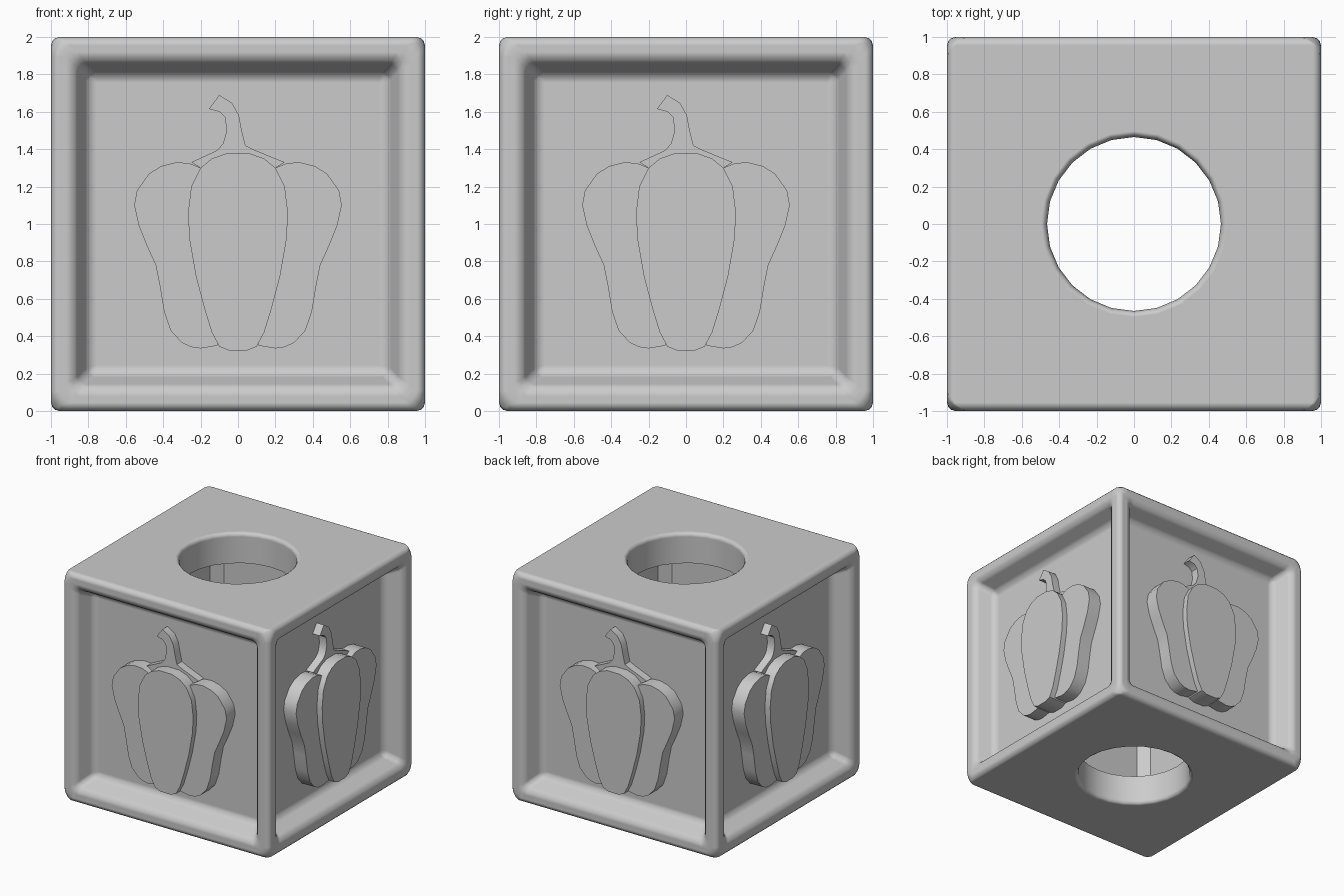
import bpy, bmesh, math
from mathutils import Matrix

if "Cube" in bpy.data.objects:
    bpy.data.objects.remove(bpy.data.objects["Cube"])


def new_object(name, bm):
    bmesh.ops.recalc_face_normals(bm, faces=bm.faces)
    mesh = bpy.data.meshes.new(name)
    bm.to_mesh(mesh)
    bm.free()
    ob = bpy.data.objects.new(name, mesh)
    bpy.context.collection.objects.link(ob)
    return ob


def activate(ob):
    bpy.ops.object.select_all(action='DESELECT')
    ob.select_set(True)
    bpy.context.view_layer.objects.active = ob


def cut(ob, cutter):
    mod = ob.modifiers.new("cut", 'BOOLEAN')
    mod.operation = 'DIFFERENCE'
    mod.solver = 'EXACT'
    mod.object = cutter
    activate(ob)
    bpy.ops.object.modifier_apply(modifier=mod.name)
    bpy.data.objects.remove(cutter)


# Box body: four sunken side panels with sloped walls, all edges rounded
bm = bmesh.new()
bmesh.ops.create_cube(bm, size=2, matrix=Matrix.Translation((0, 0, 1)))
sides = [f for f in bm.faces if abs(f.normal.z) < 0.5]
bmesh.ops.inset_individual(bm, faces=sides, thickness=0.125, depth=0, use_even_offset=True)
bmesh.ops.inset_individual(bm, faces=sides, thickness=0.075, depth=-0.17, use_even_offset=True)
bmesh.ops.bevel(bm, geom=bm.edges[:], offset=0.045, segments=3, profile=0.5,
                affect='EDGES', clamp_overlap=True)
body = new_object("box_body", bm)

# Hollow inside with chamfered upright corners
bm = bmesh.new()
bmesh.ops.create_cube(bm, size=1, matrix=Matrix.Translation((0, 0, 1))
                      @ Matrix.Diagonal((1.42, 1.42, 1.47, 1)))
upright = [e for e in bm.edges if abs(e.verts[0].co.z - e.verts[1].co.z) > 0.5]
bmesh.ops.bevel(bm, geom=upright, offset=0.08, segments=1, affect='EDGES')
cut(body, new_object("cavity_cutter", bm))

# Round hole through top and bottom, with softened lips
lip = [(-0.02, 0.51), (0.0, 0.497), (0.012, 0.477), (0.035, 0.465)]
rings = lip + [(2 - z, r) for z, r in reversed(lip)]
n = 24
bm = bmesh.new()
loops = [[bm.verts.new((r * math.cos(i * math.tau / n), r * math.sin(i * math.tau / n), z))
          for i in range(n)] for z, r in rings]
for a, b in zip(loops, loops[1:]):
    for i in range(n):
        j = (i + 1) % n
        bm.faces.new((a[i], a[j], b[j], b[i]))
bm.faces.new(loops[0])
bm.faces.new(loops[-1])
cut(body, new_object("hole_cutter", bm))
activate(body)
bpy.ops.object.shade_smooth_by_angle(angle=math.radians(35))
weighted = body.modifiers.new("flat_panels", 'WEIGHTED_NORMAL')
weighted.keep_sharp = True
weighted.weight = 100

# Pepper outlines (x, z)
side_lobe = [(0.11, 0.35), (0.2, 0.335), (0.25, 0.342), (0.3, 0.365), (0.36, 0.43),
             (0.395, 0.53), (0.42, 0.68), (0.44, 0.78), (0.49, 0.89), (0.53, 0.99),
             (0.555, 1.1), (0.54, 1.18), (0.475, 1.27), (0.41, 1.31), (0.33, 1.33),
             (0.26, 1.325), (0.2, 1.3), (0.15, 1.2)]
half_mid = [(0.05, 0.325), (0.1, 0.345), (0.14, 0.42), (0.18, 0.55), (0.225, 0.72),
            (0.26, 0.92), (0.267, 1.06), (0.25, 1.2), (0.2, 1.3), (0.14, 1.35),
            (0.06, 1.378)]
mid_lobe = half_mid + [(-x, z) for x, z in reversed(half_mid)]
stem = [(-0.2, 1.3), (-0.25, 1.33), (-0.11, 1.395), (-0.08, 1.43), (-0.06, 1.5),
        (-0.07, 1.57), (-0.1, 1.6), (-0.155, 1.615), (-0.1, 1.69), (-0.03, 1.645),
        (0.005, 1.58), (0.02, 1.5), (0.04, 1.42), (0.09, 1.395), (0.25, 1.33),
        (0.2, 1.3), (0.1, 1.29), (-0.1, 1.29)]
parts = [("pepper_right_lobe", side_lobe, 0.95),
         ("pepper_left_lobe", [(-x, z) for x, z in side_lobe], 0.95),
         ("pepper_stem", stem, 0.9),
         ("pepper_middle_lobe", mid_lobe, 1.0)]


def relief(name, outline, front, turn):
    bm = bmesh.new()
    face = bm.faces.new([bm.verts.new((x, -0.81, z)) for x, z in outline])
    ext = bmesh.ops.extrude_face_region(bm, geom=[face], use_keep_orig=True)
    for v in ext["geom"]:
        if isinstance(v, bmesh.types.BMVert):
            v.co.y = -front
    bm.transform(Matrix.Rotation(turn, 4, 'Z'))
    ob = new_object(name, bm)
    activate(ob)
    bpy.ops.object.shade_smooth_by_angle(angle=math.radians(35))


# One relief on each of the four panels
for k, side in enumerate(("front", "right", "back", "left")):
    for name, outline, front in parts:
        relief(f"{side}_{name}", outline, front, k * math.pi / 2)
